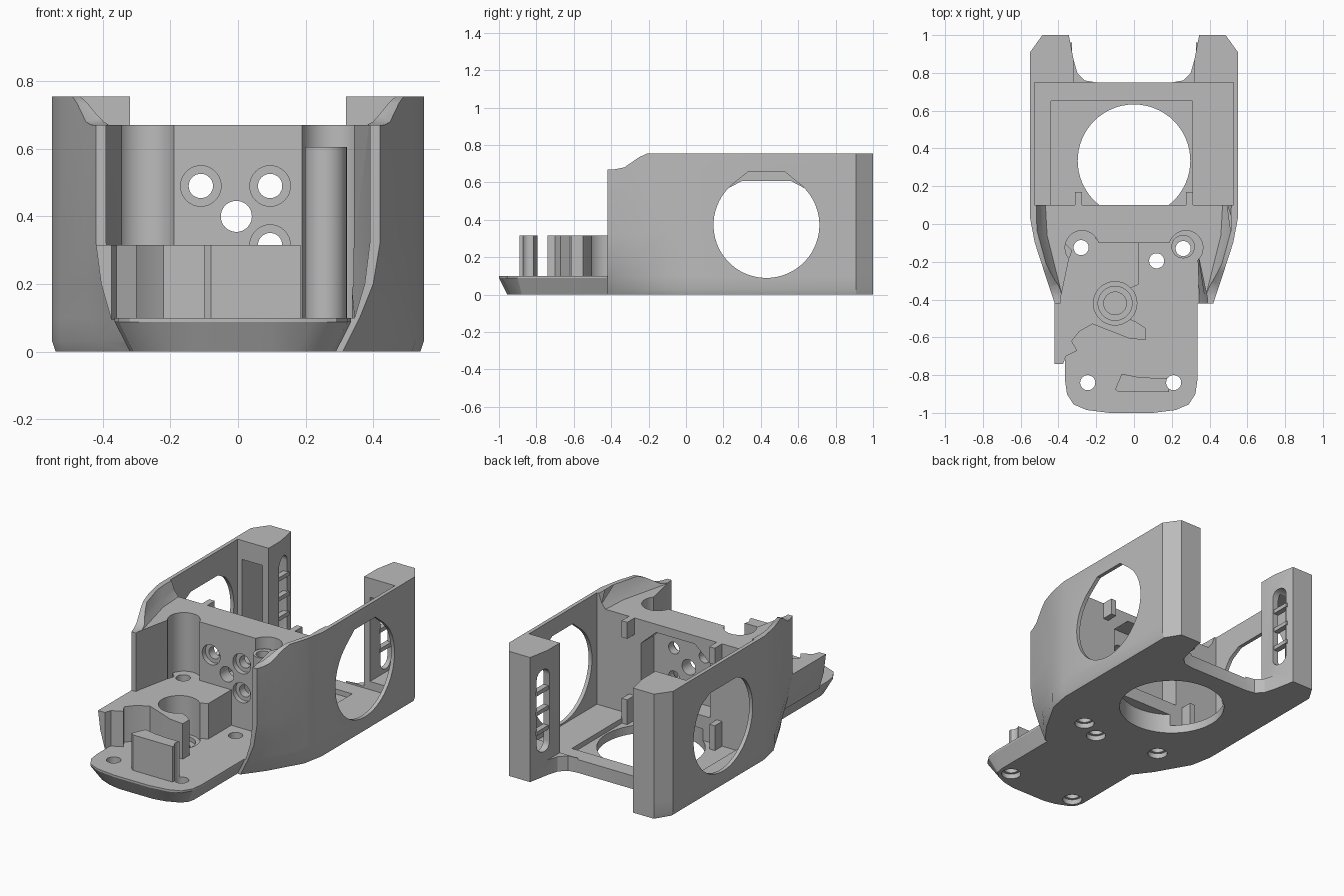
import bpy, bmesh, math

if "Cube" in bpy.data.objects:
    bpy.data.objects.remove(bpy.data.objects["Cube"], do_unlink=True)

grey = bpy.data.materials.new("plain_grey")
grey.use_nodes = True
COLOUR = (0.5, 0.5, 0.5, 1)
grey.diffuse_color = COLOUR
grey.node_tree.nodes["Principled BSDF"].inputs["Base Color"].default_value = COLOUR


def loft(name, levels):
    """Closed solid through outlines with equal point counts; each level is (z, points)."""
    bm = bmesh.new()
    rings = [[bm.verts.new((x, y, z)) for x, y in pts] for z, pts in levels]
    n = len(rings[0])
    for a, b in zip(rings, rings[1:]):
        for i in range(n):
            j = (i + 1) % n
            bm.faces.new((a[i], a[j], b[j], b[i]))
    bm.faces.new(rings[0][::-1])
    bm.faces.new(rings[-1])
    bmesh.ops.recalc_face_normals(bm, faces=bm.faces)
    mesh = bpy.data.meshes.new(name)
    bm.to_mesh(mesh)
    bm.free()
    mesh.materials.append(grey)
    ob = bpy.data.objects.new(name, mesh)
    bpy.context.collection.objects.link(ob)
    return ob


def prism(name, pts, z0, z1):
    return loft(name, [(z0, pts), (z1, pts)])


def box(name, x0, x1, y0, y1, z0, z1):
    return prism(name, [(x0, y0), (x1, y0), (x1, y1), (x0, y1)], z0, z1)


def circle(cx, cy, r, n=32):
    return [(cx + r * math.cos(math.tau * i / n), cy + r * math.sin(math.tau * i / n))
            for i in range(n)]


def remap(ob, axes):
    """Reorder coordinates so that a prism can run along x or y."""
    for v in ob.data.vertices:
        v.co = [v.co[a] for a in axes]
    bm = bmesh.new()
    bm.from_mesh(ob.data)
    bmesh.ops.recalc_face_normals(bm, faces=bm.faces)
    bm.to_mesh(ob.data)
    bm.free()
    return ob


def along_y(name, xz, y0, y1):
    return remap(prism(name, xz, y0, y1), (0, 2, 1))


def along_x(name, yz, x0, x1):
    return remap(prism(name, yz, x0, x1), (2, 0, 1))


def combine(targets, tool, op="DIFFERENCE"):
    """Apply a boolean on each target, then discard the tool."""
    for ob in targets:
        mod = ob.modifiers.new("cut", "BOOLEAN")
        mod.operation, mod.object, mod.solver = op, tool, "EXACT"
        bpy.context.view_layer.update()
        mesh = bpy.data.meshes.new_from_object(
            ob.evaluated_get(bpy.context.evaluated_depsgraph_get()))
        ob.modifiers.clear()
        ob.data = mesh
    bpy.data.objects.remove(tool, do_unlink=True)


def mirror(half):
    return half + [(-x, y) for x, y in reversed(half)]


# Main housing: flared front, straight sides, two rear posts
def outline(front, shoulder, side):
    return mirror([(front, -0.42), (shoulder, -0.3), (side - 0.025, -0.1), (side, 0.03),
                   (side, 0.91), (0.485, 1.0), (0.345, 1.0), (0.32, 0.87),
                   (0.3, 0.8), (0.26, 0.76), (0.2, 0.75)])


body = loft("housing", [(0, outline(0.31, 0.4, 0.54)), (0.03, outline(0.325, 0.42, 0.55)),
                        (0.1, outline(0.36, 0.435, 0.55)), (0.2, outline(0.4, 0.45, 0.55)),
                        (0.32, outline(0.42, 0.46, 0.55)), (0.755, outline(0.42, 0.46, 0.55))])

# Lowered top with sloped rims, and stepped front ends of the side walls
combine([body], loft("top_cut", [
    (0.67, mirror([(0.37, -0.6), (0.37, -0.42), (0.46, -0.06), (0.47, 0.12)])),
    (0.7, mirror([(0.39, -0.6), (0.39, -0.4), (0.485, -0.05), (0.495, 0.12)])),
    (0.8, mirror([(0.46, -0.6), (0.46, -0.3), (0.535, -0.03), (0.535, 0.12)]))]))
combine([body], along_x("shoulder_cut", [(-0.6, 0.67), (-0.38, 0.67), (-0.33, 0.68),
        (-0.25, 0.735), (-0.2, 0.758), (-0.2, 0.9), (-0.6, 0.9)], -1, 1))

# Rear bay: room between thin walls, open back, lower floor
combine([body], box("bay_cut", -0.527, 0.527, 0.1, 0.75, 0.08, 1))
combine([body], box("rear_opening", -0.32, 0.32, 0.6, 1.2, 0.09, 1))
combine([body], box("floor_step", -0.44, 0.31, 0.1, 0.65, 0.05, 0.5))
combine([body], prism("floor_hole", circle(0, 0.335, 0.298, 64), -0.1, 0.12))

# Front bay with scoops behind the screw bosses
def front_bay(w):
    return mirror([(w, -0.6), (w, -0.4), (0.335, -0.14), (0.33, -0.1)])


combine([body], loft("front_bay", [(0.1, front_bay(0.345)), (0.2, front_bay(0.375)),
                                   (0.32, front_bay(0.39)), (0.9, front_bay(0.39))]))
for s in (-1, 1):
    combine([body], prism("scoop", circle(s * 0.275, -0.125, 0.09), 0.1, 0.9))

# Bulkhead: recessed back and mounting holes
combine([body], along_y("back_recess", [(-0.23, 0.2), (0.23, 0.2), (0.23, 0.53),
        (0.13, 0.62), (-0.13, 0.62), (-0.23, 0.53)], -0.02, 0.2))
for x, z in ((-0.11, 0.49), (0.095, 0.49), (0.095, 0.315)):
    combine([body], along_y("screw_hole", circle(x, z, 0.036), -0.2, 0.2))
    combine([body], along_y("screw_seat", circle(x, z, 0.06), -0.2, -0.07))
combine([body], along_y("shaft_hole", circle(-0.005, 0.4, 0.046), -0.2, 0.2))

# Side windows: circle with a clipped peak
window = [(0.43 + 0.283 * math.cos(a), 0.372 + 0.283 * math.sin(a))
          for a in (math.radians(130 + 280 * i / 48) for i in range(49))]
for side, top in ((1, 0.655), (-1, 0.608)):
    half = 0.1 if side == 1 else 0.13
    peak = [(0.43 + half, top), (0.43 - half, top)]
    pts = [p for p in window if p[1] < top - 0.02] + peak
    combine([body], along_x("window_cut", pts, side * 0.4, side * 0.8))

# Hollow posts, open at the front, with a vent slot on the inner face
for s in (-1, 1):
    def at(a, b):
        return sorted((s * a, s * b))
    combine([body], box("post_hollow", *at(0.36, 0.5), 0.7, 0.95, 0.13, 0.64))
    arc = [(0.9 + 0.05 * math.cos(a), (0.6 if i < 9 else 0.2) + 0.05 * math.sin(a))
           for i, a in enumerate(math.pi * k / 8 for k in (*range(9), *range(8, 17)))]
    combine([body], along_x("vent_slot", arc, *at(0.25, 0.45)))

# Tray at the front with slanted underside
def tray(inset):
    d = inset
    right = [(0.335 - d, -0.15), (0.335 - d, -0.83), (0.325 - d, -0.9 + d * 0.5),
             (0.29 - d, -0.955 + d), (0.22 - d, -0.985 + d), (0.1, -1 + d)]
    left = [(-x - 0.03, y) for x, y in reversed(right)]
    return right + left


combine([body], loft("tray", [(0, tray(0.045)), (0.088, tray(0)), (0.1, tray(0))]), "UNION")

# Gear block with a round bore and a curved tail
def block(left):
    return [(-0.33, -0.14), (left, -0.4), (left, -0.74), (-0.375, -0.74), (-0.36, -0.7),
            (-0.3, -0.67), (-0.33, -0.62), (-0.29, -0.57), (-0.22, -0.53), (-0.13, -0.565),
            (-0.03, -0.605), (0.06, -0.615), (0.06, -0.55), (0.015, -0.52), (-0.03, -0.5),
            (-0.06, -0.42), (-0.02, -0.34), (0.025, -0.32), (0.025, -0.09), (-0.2, -0.08),
            (-0.23, -0.02), (-0.33, -0.03), (-0.37, -0.1)]


gear_block = loft("gear_block", [(0.095, block(-0.375)), (0.2, block(-0.405)),
                                 (0.315, block(-0.42))])
combine([gear_block], prism("bore", circle(-0.1, -0.42, 0.115, 48), 0, 1))
for r, z in ((0.115, 0.085), (0.09, 0.06), (0.06, 0.03)):
    combine([body], prism("bearing_seat", circle(-0.1, -0.42, r, 48), z, 0.2))

# Tall screw boss and front stop
boss = prism("screw_boss", circle(0.26, -0.12, 0.062), 0.095, 0.605)
stop = prism("front_stop", [(-0.1, -0.875), (-0.065, -0.793), (0.02, -0.81), (0.1, -0.815),
             (0.185, -0.815), (0.185, -0.89), (-0.08, -0.89)], 0.095, 0.315)

# Vertical screw holes with countersunk undersides
solids = [body, gear_block, boss, stop]
for x, y in ((-0.28, -0.125), (0.26, -0.13), (0.12, -0.195), (-0.245, -0.84), (0.21, -0.84)):
    combine(solids, prism("hole", circle(x, y, 0.04), -0.1, 1))
    combine([body], prism("countersink", circle(x, y, 0.055), -0.1, 0.03))

# Small ribs behind the bulkhead and vent rungs in the posts
for s, word in ((-1, "right"), (1, "left")):
    for z0, z1 in ((0.045, 0.2), (0.57, 0.67)):
        a, b = sorted((s * 0.275, s * 0.312))
        solids.append(box(word + "_rib", a, b, 0.09, 0.17, z0, z1))
    for z in (0.28, 0.4, 0.52):
        a, b = sorted((s * 0.328, s * 0.362))
        solids.append(box(word + "_vent_rung", a, b, 0.84, 0.96, z - 0.012, z + 0.012))

# Smooth curved surfaces while keeping edges sharp
bpy.ops.object.select_all(action="DESELECT")
for ob in solids:
    ob.select_set(True)
bpy.context.view_layer.objects.active = body
bpy.ops.object.shade_smooth_by_angle(angle=math.radians(25))
